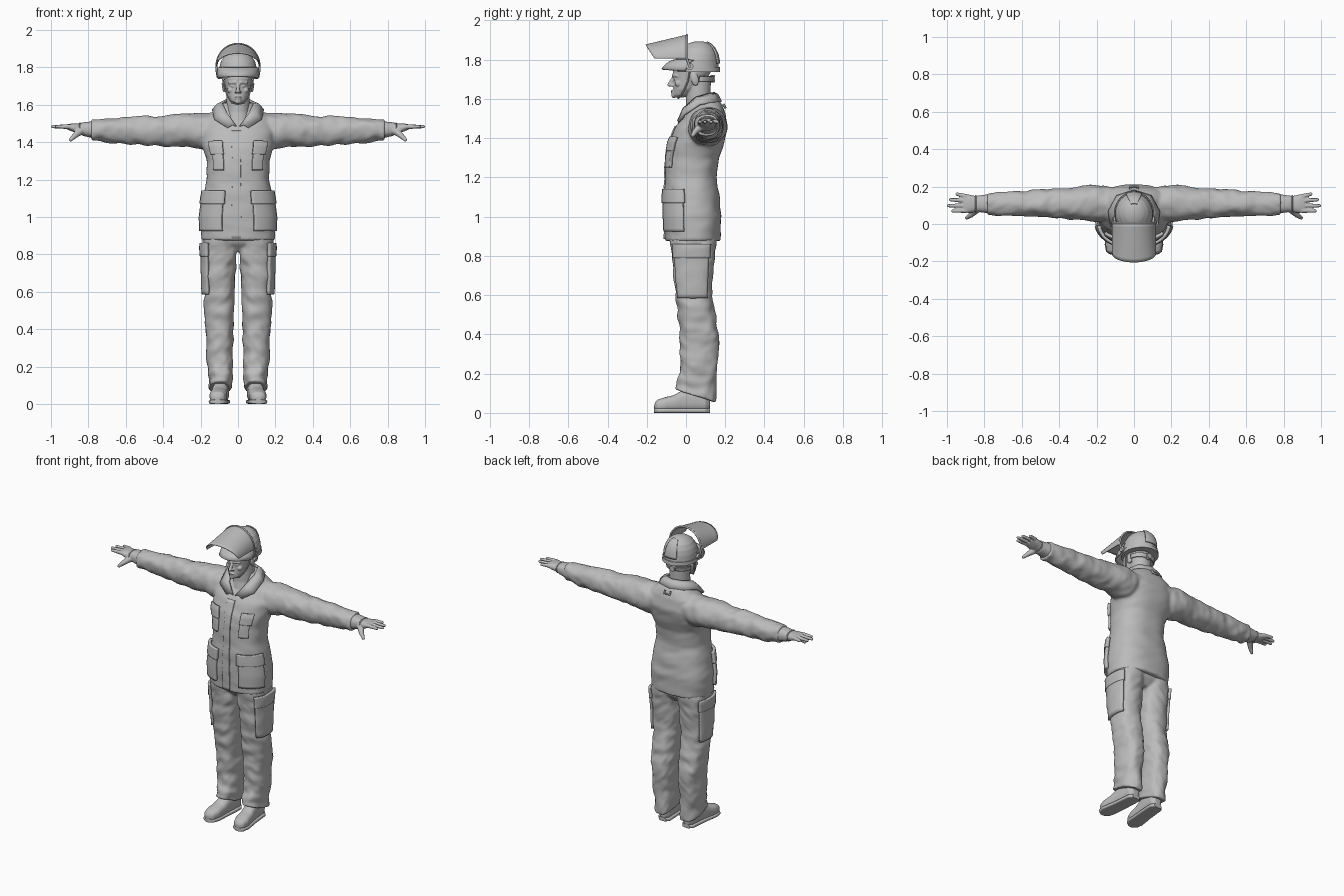
import bpy, bmesh, math
from mathutils import Vector, Matrix, noise

cube = bpy.data.objects.get("Cube")
if cube:
    bpy.data.objects.remove(cube, do_unlink=True)

mat = bpy.data.materials.new("plain_grey")
mat.use_nodes = True
grey = (0.5, 0.5, 0.5, 1)
mat.diffuse_color = grey
mat.node_tree.nodes["Principled BSDF"].inputs["Base Color"].default_value = grey


def finish(name, bm, voxel=0, smooth=0, thick=0):
    """Turn a bmesh into a smooth shaded object with optional modifiers."""
    bmesh.ops.recalc_face_normals(bm, faces=bm.faces)
    me = bpy.data.meshes.new(name)
    bm.to_mesh(me)
    bm.free()
    me.materials.append(mat)
    ob = bpy.data.objects.new(name, me)
    bpy.context.collection.objects.link(ob)
    if thick:
        mod = ob.modifiers.new("thickness", 'SOLIDIFY')
        mod.thickness, mod.offset = thick, 0
    if voxel:
        mod = ob.modifiers.new("fuse", 'REMESH')
        mod.mode, mod.voxel_size, mod.use_smooth_shade = 'VOXEL', voxel, True
    if smooth:
        mod = ob.modifiers.new("soften", 'SMOOTH')
        mod.iterations = smooth
    bpy.ops.object.select_all(action='DESELECT')
    ob.select_set(True)
    bpy.context.view_layer.objects.active = ob
    bpy.ops.object.shade_smooth_by_angle(angle=math.radians(40))
    return ob


def surface(rings, axis, p, a, off=0, fold=0, power=2.4):
    """Point on a tube; each ring is (position, centre u, v, radius u, v, tilt)."""
    i = 0
    while i < len(rings) - 2 and p > rings[i + 1][0]:
        i += 1
    lo, hi = rings[i], rings[i + 1]
    k = (p - lo[0]) / (hi[0] - lo[0])
    u, v, ru, rv, tilt = [x + (y - x) * k for x, y in zip((lo + (0,))[1:6], (hi + (0,))[1:6])]
    c, s = math.cos(a), math.sin(a)
    if fold:
        off += fold * noise.noise(Vector((c * 1.3, s * 1.3, p * 17)))
        off += fold * noise.noise(Vector((c * 2, s * 2 + 5, p * 30 + c * 2))) * 0.6
    u += (ru + off) * math.copysign(abs(c) ** (2 / power), c)
    v += (rv + off) * math.copysign(abs(s) ** (2 / power), s)
    p += tilt * s
    return Vector({'x': (p, u, v), 'y': (u, p, v), 'z': (u, v, p)}[axis])


def grid(bm, rows, closed=False):
    rows = [[bm.verts.new(p) for p in row] for row in rows]
    n = len(rows[0])
    for lo, hi in zip(rows, rows[1:]):
        for j in range(n if closed else n - 1):
            bm.faces.new((lo[j], lo[(j + 1) % n], hi[(j + 1) % n], hi[j]))
    if closed:
        bm.faces.new(rows[0])
        bm.faces.new(rows[-1])


def loft(bm, rings, axis, side=1, steps=40, seg=40, **kw):
    first, last = rings[0][0], rings[-1][0]
    flip = Vector((side, 1, 1))
    grid(bm, [[surface(rings, axis, first + (last - first) * i / steps, math.tau * j / seg, **kw) * flip
               for j in range(seg)] for i in range(steps + 1)], True)


def patch(name, rings, a0, a1, p0, p1, side=1, off=0.005, thick=0.014, fold=0, n=12):
    """Cloth panel that follows the surface of a tube standing along z."""
    bm = bmesh.new()
    flip = Vector((side, 1, 1))
    grid(bm, [[surface(rings, 'z', p0 + (p1 - p0) * i / n, math.radians(a0 + (a1 - a0) * j / n), off, fold) * flip
               for j in range(n + 1)] for i in range(n + 1)])
    return finish(name, bm, thick=thick)


def ball(bm, loc, size, rot=0):
    m = Matrix.Translation(loc) @ Matrix.Rotation(rot, 4, 'X') @ Matrix.Diagonal((*size, 1))
    bmesh.ops.create_uvsphere(bm, u_segments=24, v_segments=16, radius=1, matrix=m)


def limb(bm, a, b, r0, r1):
    """Tapered rod with round ends."""
    a, b = Vector(a), Vector(b)
    m = Matrix.Translation((a + b) / 2) @ (b - a).to_track_quat('Z', 'Y').to_matrix().to_4x4()
    bmesh.ops.create_cone(bm, cap_ends=True, segments=14, radius1=r0, radius2=r1, depth=(b - a).length, matrix=m)
    ball(bm, a, (r0,) * 3)
    ball(bm, b, (r1,) * 3)


def tube(name, points, r):
    cu = bpy.data.curves.new(name, 'CURVE')
    cu.dimensions, cu.bevel_depth, cu.bevel_resolution = '3D', r, 2
    sp = cu.splines.new('POLY')
    sp.points.add(len(points) - 1)
    for q, p in zip(sp.points, points):
        q.co = (*p, 1)
    cu.materials.append(mat)
    bpy.context.collection.objects.link(bpy.data.objects.new(name, cu))


SIDES = ((1, "left"), (-1, "right"))

# Jacket body and sleeves
torso = [(.875, 0, .035, .196, .14), (1.0, 0, .035, .2, .146), (1.1, 0, .03, .186, .14), (1.2, 0, .025, .168, .131),
         (1.3, 0, .033, .168, .134), (1.38, 0, .055, .192, .142), (1.46, 0, .08, .2, .132),
         (1.53, 0, .1, .175, .1), (1.57, 0, .105, .12, .078), (1.61, 0, .09, .08, .062)]
sleeve = [(.1, .11, 1.46, .085, .092), (.2, .11, 1.46, .1, .098), (.3, .11, 1.464, .09, .087), (.4, .11, 1.46, .081, .082),
          (.55, .11, 1.462, .07, .075), (.68, .108, 1.463, .064, .067), (.785, .107, 1.466, .06, .056)]
bm = bmesh.new()
loft(bm, torso, 'z', seg=64, steps=70, fold=.004)
for s, _ in SIDES:
    loft(bm, sleeve, 'x', s, steps=60, fold=.008, power=2.1)
finish("jacket", bm, .008, 8)

# Jacket panels
patch("front_placket", torso, -97, -87, .885, 1.46, off=.002, thick=.008, fold=.004, n=30)
for s, label in SIDES:
    patch(label + "_hip_pocket", torso, -70, -14, .925, 1.1, s, .007, .018)
    patch(label + "_hip_pocket_flap", torso, -73, -11, 1.07, 1.14, s, .011, .018)
    patch(label + "_chest_pocket", torso, -68, -46, 1.25, 1.37, s, .006, .016)
    patch(label + "_chest_pocket_flap", torso, -70, -44, 1.335, 1.405, s, .009, .016)

# Folded collar, swept from one front point round the nape to the other
inner = [(.008, -.04, 1.485), (.055, -.012, 1.55), (.083, .05, 1.605), (.06, .12, 1.625), (0, .142, 1.63)]
outer = [(.055, -.035, 1.475), (.125, -.008, 1.52), (.135, .07, 1.572), (.09, .15, 1.585), (0, .178, 1.585)]


def around(pts):
    return [Vector(p) for p in pts] + [Vector((-x, y, z)) for x, y, z in reversed(pts[:-1])]


bm = bmesh.new()
top, low = around(inner), around(outer)
mid = [(a + b) / 2 + Vector((0, 0, .012)) for a, b in zip(top, low)]
grid(bm, [top, mid, low])
finish("collar", bm, thick=.012)
tube("hanger_loop", [(-.02, .19, 1.575), (-.02, .2, 1.555), (.02, .2, 1.555), (.02, .19, 1.575)], .006)

# Trousers
leg = [(.085, .092, .05, .062, .105, -.035), (.14, .093, .053, .063, .1, -.02), (.2, .096, .063, .068, .094), (.4, .099, .07, .076, .1),
       (.5, .1, .053, .08, .096), (.6, .1, .04, .082, .092), (.75, .099, .038, .088, .106),
       (.84, .098, .038, .093, .112), (.92, .09, .035, .095, .12)]
hips = [(.815, 0, .045, .13, .07), (.86, 0, .04, .17, .108), (.92, 0, .036, .18, .12)]
bm = bmesh.new()
loft(bm, hips, 'z', steps=10)
for s, _ in SIDES:
    loft(bm, leg, 'z', s, steps=70, fold=.008)
finish("trousers", bm, .007, 5)
for s, label in SIDES:
    patch(label + "_thigh_pocket", leg, -52, 38, .585, .85, s, .006, .016, .003)
    patch(label + "_thigh_pocket_flap", leg, -55, 41, .79, .86, s, .009, .016, .003)

# Boots with soles
boot = [(-.162, .11, .032, .014, .012), (-.15, .109, .036, .036, .03), (-.11, .106, .042, .047, .037),
        (-.06, .101, .048, .045, .043), (-.02, .096, .06, .043, .055), (.05, .09, .066, .042, .06),
        (.1, .087, .06, .04, .054), (.122, .086, .05, .022, .03)]
sole = [(y, x, .012, rx + .004, .012) for y, x, z, rx, rz in boot]
for s, label in SIDES:
    bm = bmesh.new()
    loft(bm, boot, 'y', s, power=2.5)
    finish(label + "_boot", bm, .005, 4)
    bm = bmesh.new()
    loft(bm, sole, 'y', s, power=4)
    finish(label + "_sole", bm)

# Hands: wrist and palm, four fingers and a thumb
palm = [(.77, .108, 1.466, .052, .046), (.83, .108, 1.47, .044, .036), (.85, .107, 1.472, .043, .027),
        (.885, .108, 1.478, .05, .022), (.912, .112, 1.482, .045, .014)]
fingers = [(.072, .07, .978), (.098, .098, 1.0), (.125, .13, .99), (.148, .16, .955)]
for s, label in SIDES:
    bm = bmesh.new()
    loft(bm, palm, 'x', s, steps=24)
    for y0, y1, tip in fingers:
        limb(bm, (.9 * s, y0, 1.483), ((tip - .009) * s, y1, 1.483), .0135, .009)
    limb(bm, (.84 * s, .08, 1.462), (.872 * s, .048, 1.435), .022, .015)
    limb(bm, (.872 * s, .048, 1.435), (.895 * s, .033, 1.413), .015, .01)
    finish(label + "_hand", bm, .0045, 3)
    tube(label + "_glove_edge", [surface(palm, 'x', .845, math.tau * i / 24) * Vector((s, 1, 1)) for i in range(25)], .004)

# Head with neck and facial features
bm = bmesh.new()
loft(bm, [(1.46, 0, .06, .085, .085), (1.56, 0, .062, .062, .062), (1.7, 0, .065, .062, .062)], 'z', power=2)
loft(bm, [(1.608, 0, -.035, .022, .025), (1.62, 0, -.025, .04, .042), (1.65, 0, -.005, .057, .06), (1.69, 0, .018, .066, .082),
          (1.74, 0, .03, .074, .098), (1.8, 0, .04, .074, .09), (1.84, 0, .05, .04, .05)], 'z', power=2.1)
limb(bm, (0, -.063, 1.71), (0, -.084, 1.672), .008, .011)
ball(bm, (0, -.061, 1.618), (.018, .014, .014))
ball(bm, (0, -.07, 1.641), (.02, .009, .004))
ball(bm, (0, -.067, 1.632), (.018, .009, .005))
for s, _ in SIDES:
    ball(bm, (s * .01, -.072, 1.669), (.008, .01, .007))
    limb(bm, (s * .014, -.064, 1.719), (s * .045, -.048, 1.718), .009, .008)
    ball(bm, (s * .027, -.053, 1.7), (.014, .011, .007))
    ball(bm, (s * .04, -.04, 1.678), (.018, .018, .016))
    ball(bm, (s * .075, .045, 1.7), (.01, .02, .034), .2)
finish("head", bm, .004, 3)

# Helmet shell with rim, crest and peak
shell = [(1.74, 0, .055, .104, .114), (1.8, 0, .055, .1, .109), (1.83, 0, .057, .092, .1), (1.86, 0, .06, .075, .082),
         (1.88, 0, .063, .052, .058), (1.89, 0, .066, .03, .034), (1.894, 0, .068, .008, .008)]
bm = bmesh.new()
loft(bm, shell, 'z', steps=50, power=2)
finish("helmet", bm, smooth=2)
bm = bmesh.new()
loft(bm, [(1.738, 0, .055, .108, .119), (1.762, 0, .055, .107, .117)], 'z', steps=1, power=2)
finish("helmet_rim", bm)
bm = bmesh.new()
grid(bm, [[surface(shell, 'z', 1.78 + .108 * math.sin(i * math.pi / 24), math.radians(66 + 4 * j), .004, power=2)
           for j in range(13)] for i in range(13)])
finish("helmet_crest", bm, thick=.008)
bm = bmesh.new()
angles = [math.radians(-172 + 164 * j / 30) for j in range(31)]
grid(bm, [[Vector((.107 * math.cos(a), .055 - .04 * k + (.106 + .03 * k) * math.sin(a), 1.797 - .046 * k * k - .012 * k * (1 + math.sin(a))))
           for a in angles] for k in (0, .25, .5, .75, 1)])
finish("helmet_peak", bm, thick=.01)

# Headband, fit knob and chin strap
patch("nape_strap", [(1.68, 0, .045, .08, .085), (1.75, 0, .05, .09, .1)], 10, 170, 1.69, 1.715, off=0, thick=.008)
bm = bmesh.new()
bmesh.ops.create_cone(bm, cap_ends=True, segments=20, radius1=.02, radius2=.018, depth=.022,
                      matrix=Matrix.Translation((0, .137, 1.703)) @ Matrix.Rotation(-math.pi / 2, 4, 'X'))
finish("fit_knob", bm)
tube("chin_strap", [(x, y, z) for x, y, z in around([(.084, .02, 1.745), (.071, .01, 1.69), (.058, -.008, 1.648), (.034, -.03, 1.61), (0, -.04, 1.603)])], .004)

# Raised face shield with its frame
def shield(a, k):
    return Vector((.115 * math.cos(a), .005 - k * (.165 + .045 * math.sin(a)), 1.805 + (.12 - .05 * k) * math.sin(a)))


bm = bmesh.new()
arc = [math.pi * j / 40 for j in range(41)]
grid(bm, [[shield(a, i / 10) for a in arc] for i in range(11)])
finish("face_shield", bm, thick=.005)
tube("shield_frame", [(.112, .02, 1.76)] + [shield(a, 0) for a in arc] + [(-.112, .02, 1.76)], .006)
for s, label in SIDES:
    bm = bmesh.new()
    bmesh.ops.create_cone(bm, cap_ends=True, segments=20, radius1=.018, radius2=.018, depth=.014,
                          matrix=Matrix.Translation((s * .108, .02, 1.765)) @ Matrix.Rotation(math.pi / 2, 4, 'Y'))
    finish(label + "_shield_hinge", bm)
